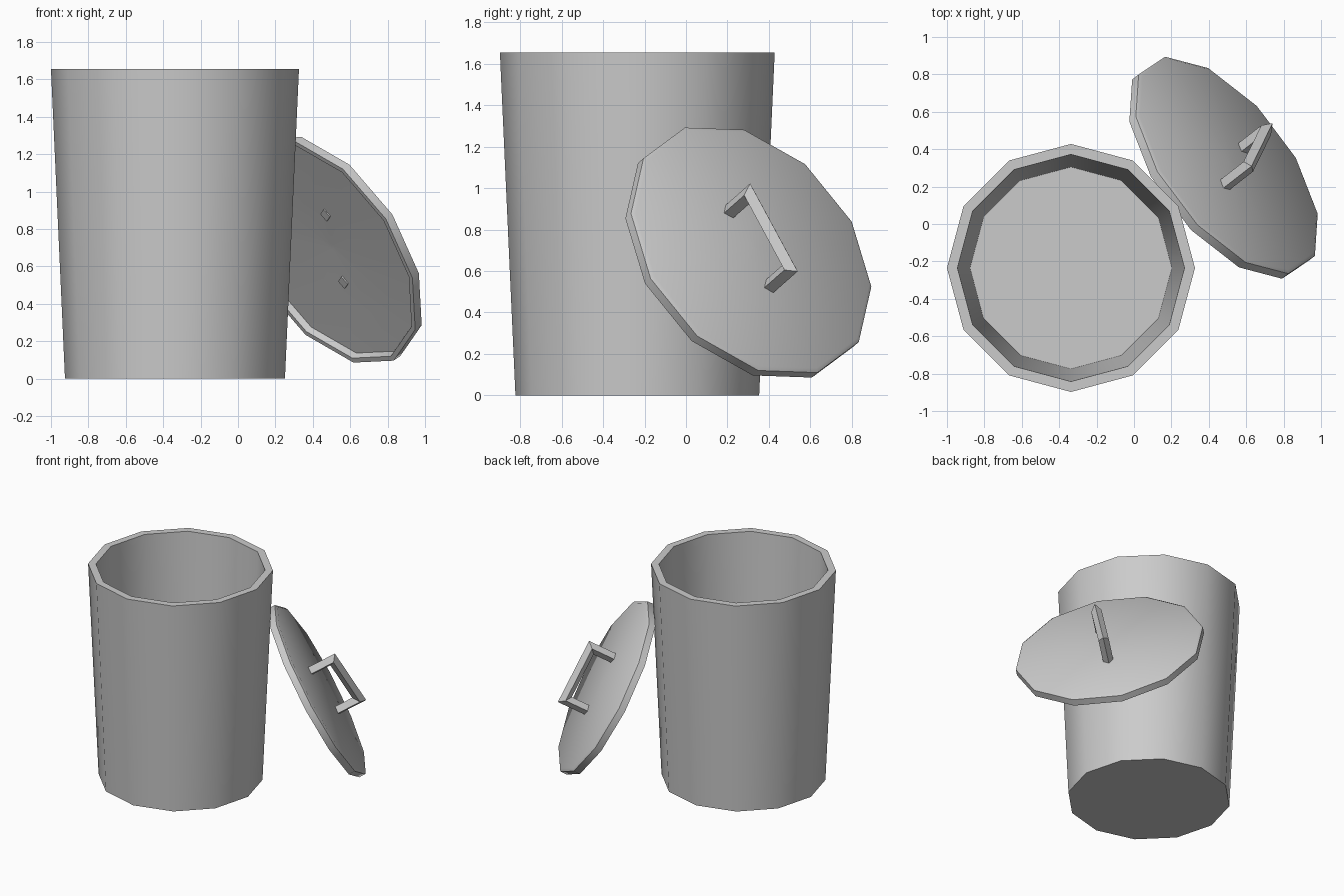
import bpy, bmesh
from math import cos, sin, pi, radians
from mathutils import Vector, Matrix

if "Cube" in bpy.data.objects:
    bpy.data.objects.remove(bpy.data.objects["Cube"])


def loft(name, rings, matrix, angle):
    """Skin a list of equal-sized vertex rings and cap both ends."""
    bm = bmesh.new()
    loops = [[bm.verts.new(p) for p in ring] for ring in rings]
    n = len(loops[0])
    for a, b in zip(loops, loops[1:]):
        for i in range(n):
            j = (i + 1) % n
            bm.faces.new((a[i], a[j], b[j], b[i]))
    bm.faces.new(loops[0])
    bm.faces.new(loops[-1])
    bmesh.ops.recalc_face_normals(bm, faces=bm.faces)
    mesh = bpy.data.meshes.new(name)
    bm.to_mesh(mesh)
    bm.free()
    obj = bpy.data.objects.new(name, mesh)
    bpy.context.collection.objects.link(obj)
    obj.matrix_world = matrix
    bpy.ops.object.select_all(action='DESELECT')
    obj.select_set(True)
    bpy.context.view_layer.objects.active = obj
    bpy.ops.object.shade_smooth_by_angle(angle=radians(angle))
    return obj


def lathe(profile, sides=12):
    return [[(r * cos(2 * pi * i / sides), r * sin(2 * pi * i / sides), z)
             for i in range(sides)] for r, z in profile]


# Open tapered bin with a thick wall
loft("bin_body", lathe([(0.588, 0), (0.663, 1.655), (0.607, 1.655), (0.54, 0.06)]),
     Matrix.Translation((-0.337, -0.235, 0)), 35)

# Frame of the leaning lid: normal faces away from the bin
normal = Vector((0.695, 0.54, 0.476)).normalized()
side = normal.cross(Vector((0.226, 0.463, -0.858))).normalized()
along = side.cross(normal)
origin = Vector((0.48, 0.302, 0.69)) - 0.027 * normal
lean = Matrix((along, side, normal)).transposed().to_4x4()
lean.translation = origin

# Lid: shallow hollow cap with a slightly domed plate
loft("lid", lathe([(0.02, 0.06), (0.65, 0.035), (0.662, 0), (0.69, 0),
                   (0.69, 0.05), (0.67, 0.062), (0.02, 0.083)]), lean, 35)

# Lid handle: diamond-section bar with mitred corners
HALF, TOP, FOOT, RAD, SHIFT = 0.21, 0.255, 0.045, 0.0375, -0.03


def handle_ring(sign, corner):
    ring = []
    for k in range(4):
        u, v = RAD * cos(k * pi / 2), RAD * sin(k * pi / 2)
        ring.append((sign * (HALF + u), SHIFT + v, TOP + u if corner else FOOT))
    return ring


loft("lid_handle", [handle_ring(-1, False), handle_ring(-1, True),
                    handle_ring(1, True), handle_ring(1, False)], lean, 30)
